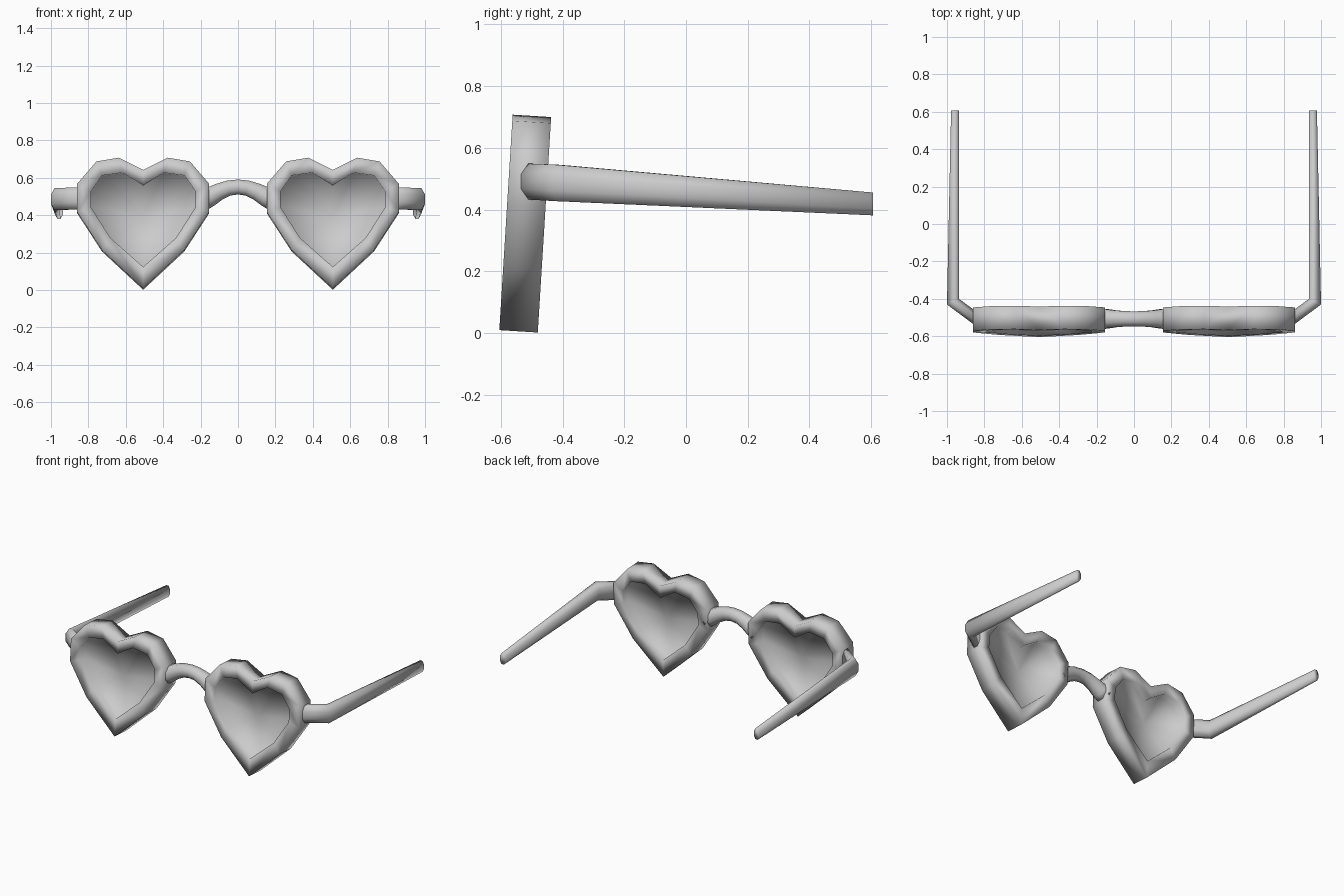
import bpy, bmesh, math
from mathutils import Vector

if "Cube" in bpy.data.objects:
    bpy.data.objects.remove(bpy.data.objects["Cube"])

def finish(name, bm, mirror=False):
    bmesh.ops.recalc_face_normals(bm, faces=bm.faces)
    me = bpy.data.meshes.new(name)
    bm.to_mesh(me)
    bm.free()
    me.polygons.foreach_set("use_smooth", [True] * len(me.polygons))
    ob = bpy.data.objects.new(name, me)
    bpy.context.collection.objects.link(ob)
    if mirror:
        ob.modifiers.new("mirror", 'MIRROR').use_clip = False
    return ob

def bridge(bm, a, b):
    n = len(a)
    for i in range(n):
        j = (i + 1) % n
        bm.faces.new((a[i], a[j], b[j], b[i]))

def loft(name, sections, sides=8, mirror=False):
    """Tube through sections of (centre, half-axis u, half-axis v)."""
    bm = bmesh.new()
    rings = []
    k = 1 / math.cos(math.pi / sides)
    for c, u, v in sections:
        c, u, v = Vector(c), Vector(u), Vector(v)
        ring = []
        for i in range(sides):
            a = 2 * math.pi * (i + 0.5) / sides
            ring.append(bm.verts.new(c + u * math.cos(a) * k + v * math.sin(a) * k))
        rings.append(ring)
    for a, b in zip(rings, rings[1:]):
        bridge(bm, a, b)
    bm.faces.new(rings[0])
    bm.faces.new(rings[-1])
    return finish(name, bm, mirror)

def heart(half):
    """Close a half outline (notch to tip) into a full heart loop."""
    return half + [(-x, z) for x, z in half[-2:0:-1]]

outer = heart([(0, .635), (.13, .70), (.25, .68), (.353, .56), (.353, .41), (.22, .205), (0, .0)])
inner = heart([(0, .552), (.11, .62), (.22, .605), (.28, .52), (.28, .435), (.175, .27), (0, .115)])

# Heart frames with recessed lenses
CX, D, L = .507, .0625, .008
bm = bmesh.new()

def ring(loop, y):
    return [bm.verts.new((CX + x, y, z)) for x, z in loop]

loops = [ring(inner, -L), ring(inner, -D), ring(outer, -D),
         ring(outer, D), ring(inner, D), ring(inner, L)]
for a, b in zip(loops, loops[1:]):
    bridge(bm, a, b)
for lens, y in ((loops[0], -L), (loops[-1], L)):
    mid = bm.verts.new((CX, y, .39))
    for i in range(len(lens)):
        bm.faces.new((lens[i], lens[(i + 1) % len(lens)], mid))
frame = finish("heart_frames", bm, mirror=True)
frame.location = (0, -.543, .005)
frame.rotation_euler.x = math.radians(-3.55)

# Arched nose bridge, thicker at the ends
half = [(.19, .478, .056), (.15, .498, .052), (.10, .526, .045), (.05, .545, .041), (0, .551, .040)]
path = [(-x, z, r) for x, z, r in half] + half[-2::-1]
sections = []
for i, (x, z, r) in enumerate(path):
    p, q = path[max(i - 1, 0)], path[min(i + 1, len(path) - 1)]
    t = Vector((q[0] - p[0], 0, q[1] - p[1])).normalized()
    sections.append(((x, -.507, z), (0, r, 0), (-t.z * r, 0, t.x * r)))
loft("nose_bridge", sections)

# Side arms: short hinge stub, bend, then a tapering temple
loft("side_arms", [
    ((.81, -.532, .492), (.019, -.026, 0), (0, 0, .058)),
    ((.968, -.415, .486), (.032, -.015, 0), (0, 0, .059)),
    ((.957, .607, .418), (.021, 0, 0), (0, 0, .037)),
], mirror=True)
